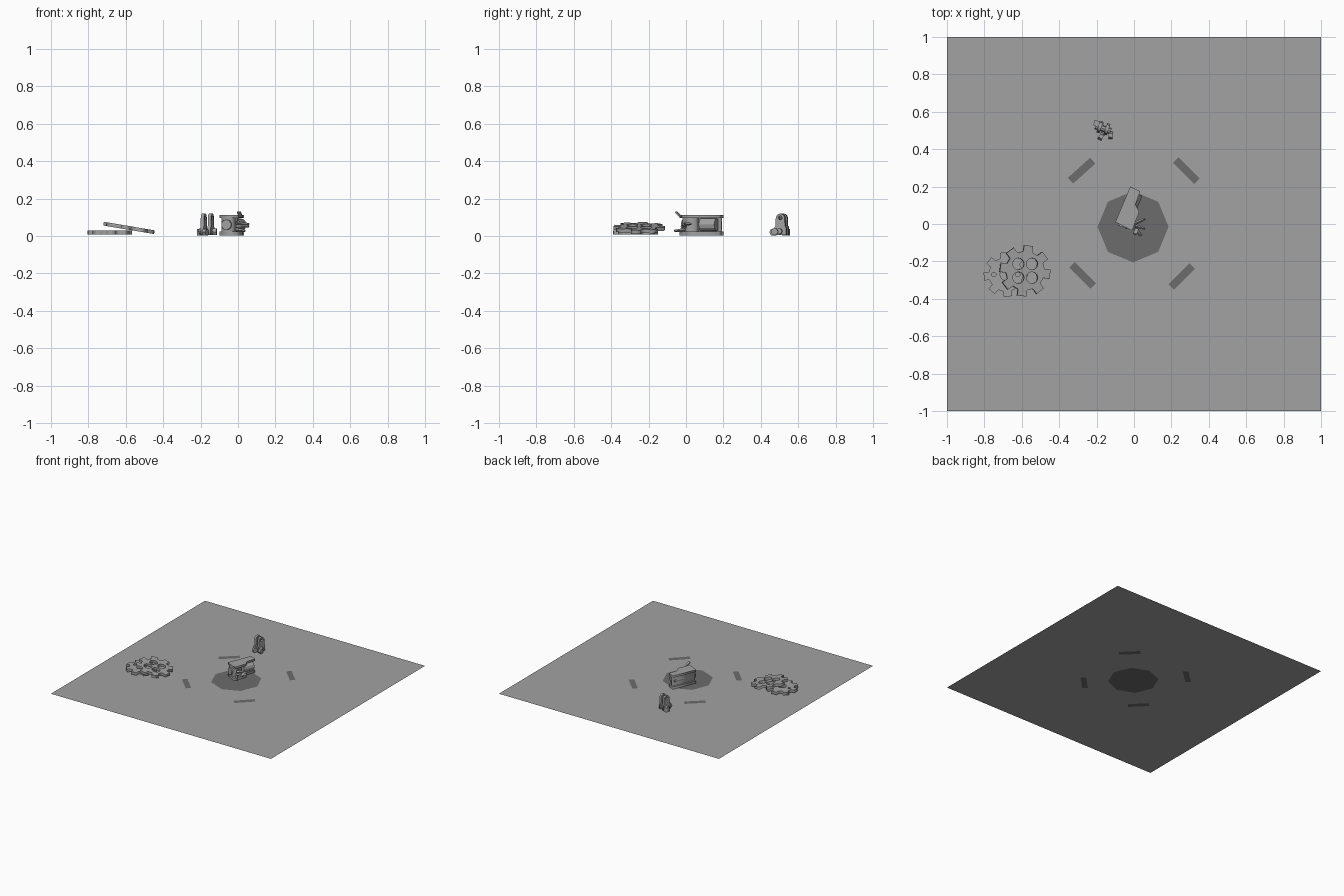
import bpy, math
from math import sin, cos, pi, radians

if "Cube" in bpy.data.objects:
    bpy.data.objects.remove(bpy.data.objects["Cube"])


def paint(name, g):
    m = bpy.data.materials.new(name)
    m.diffuse_color = (g, g, g, 1)
    m.use_nodes = True
    m.node_tree.nodes["Principled BSDF"].inputs["Base Color"].default_value = m.diffuse_color
    return m


grey, dark = paint("worn_grey", .36), paint("dark_marking", .15)


def plate(name, loops, thick, loc=(0, 0, 0), rot=(0, 0, 0), mat=grey):
    """Flat plate from closed outlines; inner loops become holes."""
    cu = bpy.data.curves.new(name, 'CURVE')
    cu.dimensions, cu.fill_mode, cu.extrude = '2D', 'BOTH', thick / 2
    for pts in loops:
        sp = cu.splines.new('POLY')
        sp.points.add(len(pts) - 1)
        for p, (x, y) in zip(sp.points, pts):
            p.co = (x, y, 0, 1)
        sp.use_cyclic_u = True
    ob = bpy.data.objects.new(name, cu)
    bpy.context.collection.objects.link(ob)
    ob.location, ob.rotation_euler = loc, rot
    bpy.ops.object.select_all(action='DESELECT')
    bpy.context.view_layer.objects.active = ob
    ob.select_set(True)
    bpy.ops.object.convert(target='MESH')
    bpy.context.object.data.materials.clear()
    bpy.context.object.data.materials.append(mat)


def circle(x, y, r, n=10):
    return [(x + r * cos(2 * pi * i / n), y + r * sin(2 * pi * i / n)) for i in range(n)]


def rect(w, h, x=0, y=0, a=0):
    c, s = cos(a), sin(a)
    return [(x + c * u * w / 2 - s * v * h / 2, y + s * u * w / 2 + c * v * h / 2)
            for u, v in ((-1, -1), (1, -1), (1, 1), (-1, 1))]


def gear(root, tip, teeth, offset):
    pts = []
    for i in range(teeth):
        a = offset + 2 * pi * i / teeth
        for da, r in ((-.24, root), (-.18, tip), (.18, tip), (.24, root)):
            pts.append((r * cos(a + da), r * sin(a + da)))
    return pts


def rod(name, r, length, loc, rot, n=10, r2=None):
    bpy.ops.mesh.primitive_cone_add(vertices=n, radius1=r, radius2=r if r2 is None else r2,
                                    depth=length, location=loc, rotation=rot)
    bpy.context.object.name = name
    bpy.context.object.data.materials.append(grey)


# Floor with flush dark markings fitted into its openings
marks = [circle(-.005, -.015, .19, 8)] + \
        [rect(.16, .042, x, y, radians(a)) for x, y, a in
         ((-.28, .285, 42), (.28, .285, -45), (-.275, -.275, -45), (.255, -.28, 45))]
plate("floor", [rect(2, 2)] + marks, 0)
for i, m in enumerate(marks):
    plate("floor_octagon" if i == 0 else f"floor_stripe_{i}", [m], 0, mat=dark)

# Two gears, the larger leaning on the smaller
plate("lower_gear", [gear(.092, .12, 8, radians(5)), circle(0, 0, .032)]
      + [circle(.064 * cos(a), .064 * sin(a), .012, 8) for a in (0, pi)],
      .022, (-.685, -.27, .019))
plate("leaning_gear", [gear(.105, .138, 8, radians(-8))]
      + [circle(sx * .037, sy * .037, .031, 12) for sx in (-1, 1) for sy in (-1, 1)],
      .02, (-.583, -.25, .043), (0, radians(9.5), 0))

# Broken beam: torn flanges, solid near block, thin far web and an exposed cylinder
flange = [(-.02, .2), (.033, .175), (.008, .105), (.028, .065), (-.01, -.035), (-.10, .01)]
plate("beam_bottom_flange", [flange], .02, (0, 0, .013))
plate("beam_top_flange", [flange], .016, (0, 0, .105))
yaw = radians(-22.6)
plate("beam_block", [rect(.06, .075)], .072, (-.045, .028, .06), (0, 0, yaw))
plate("beam_web", [rect(.014, .195)], .078, (-.04, .1, .06), (0, 0, yaw))
rod("beam_cylinder", .034, .09, (-.004, .122, .06), (pi / 2, 0, yaw), 12)
rod("beam_core_end", .028, .012, (-.061, -.011, .06), (pi / 2, 0, yaw), 10)

# Torn metal splinters and curled corner
for i, (x, y, z, l, a, pitch) in enumerate(((.025, .012, .065, .075, 25, 92),
                                            (.025, -.015, .05, .07, -15, 86),
                                            (.015, -.035, .03, .07, -50, 95))):
    rod(f"splinter_{i}", .01, l, (x, y, z), (0, radians(pitch), radians(a)), 4, .006)
plate("curled_corner", [rect(.02, .04)], .008, (.01, -.04, .115), (radians(-42), 0, yaw))

# Chain link: two upright plates with round eye, pin and nuts
eye = [(-.032, -.055), (.032, -.055), (.032, -.015), (.026, -.005)] + \
      [(.025 * cos(a), .035 + .025 * sin(a)) for a in [pi * k / 6 for k in range(7)]] + \
      [(-.026, -.005), (-.032, -.015)]
tilt = radians(-18)
dx, dy = cos(tilt), sin(tilt)
for i, d in enumerate((-.022, .018)):
    plate(f"link_plate_{i}", [eye, circle(0, .037, .011, 8)], .018,
          (-.162 + d * dx, .512 + d * dy, .06), (pi / 2, 0, tilt + pi / 2))
rod("link_pin", .016, .085, (-.165, .51, .025), (0, pi / 2, tilt), 8)
for i, (x, y, z) in enumerate(((-.175, .468, .02), (-.125, .474, .022))):
    rod(f"loose_nut_{i}", .02, .022, (x, y, z), (0, pi / 2, radians(25 * i - 30)), 6)
plate("link_foot", [rect(.05, .03)], .035, (-.19, .535, .019), (0, 0, tilt))
